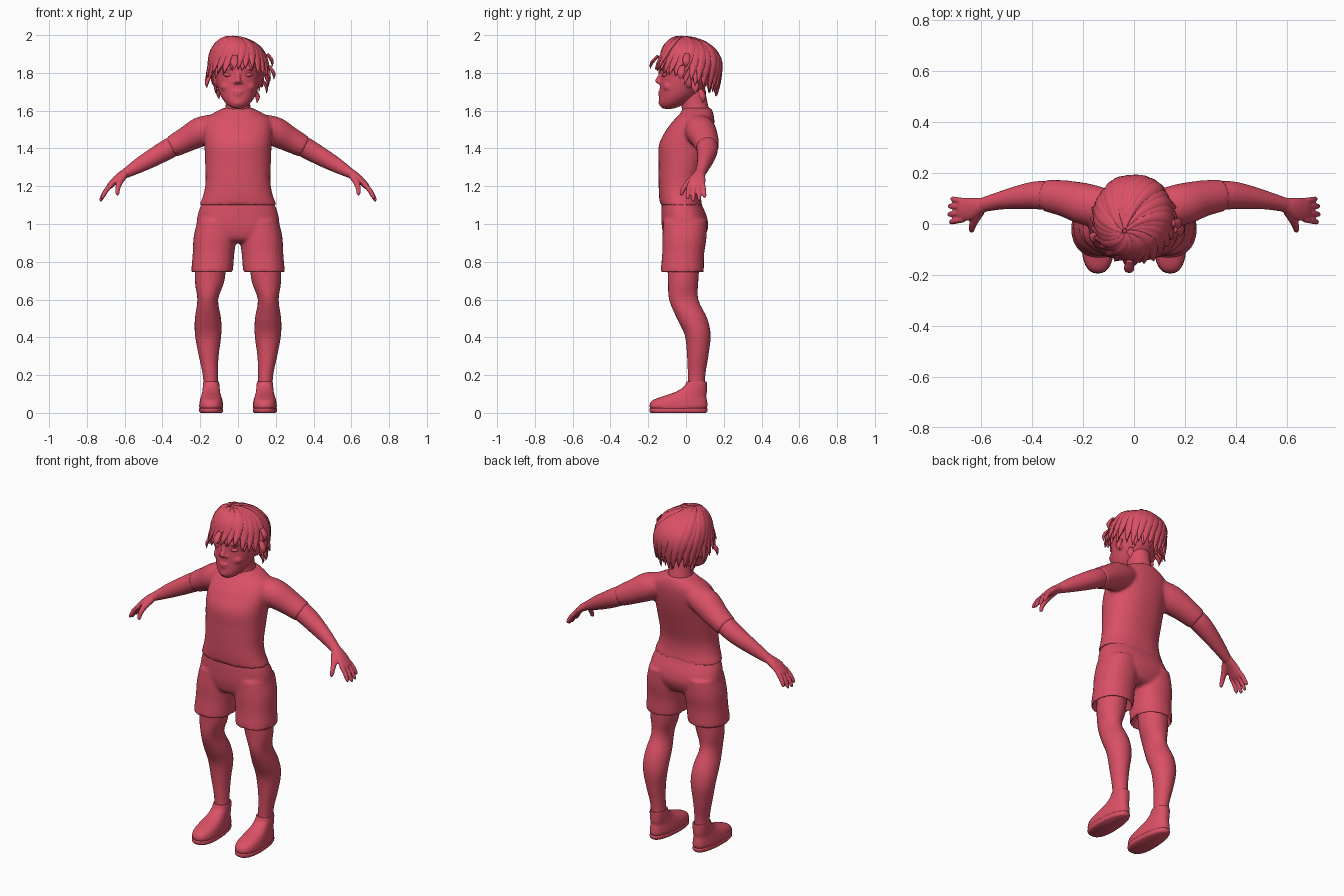
import bpy, bmesh, math, random
from mathutils import Vector, Matrix

random.seed(4)
RED = bpy.data.materials.new("red_clay")
RED.diffuse_color = (0.7, 0.08, 0.13, 1)


def resample(rings, steps):
    """Catmull-Rom interpolation of (x, y, z, ra, rb) rings."""
    pts = [Vector(r) for r in rings]
    out = []
    for i in range(len(pts) - 1):
        p0, p1 = pts[max(i - 1, 0)], pts[i]
        p2, p3 = pts[i + 1], pts[min(i + 2, len(pts) - 1)]
        for k in range(steps):
            t = k / steps
            out.append(0.5 * (2 * p1 + (p2 - p0) * t + (2 * p0 - 5 * p1 + 4 * p2 - p3) * t * t
                              + (3 * p1 - p0 - 3 * p2 + p3) * t ** 3))
    return out + [pts[-1]]


def loft(bm, rings, ref=None, n=28, steps=4, power=2.0):
    """Skin ellipses. Without ref the rings lie flat; with ref they follow the path."""
    rs = resample(rings, steps)
    loops = []
    for i, r in enumerate(rs):
        c = Vector(r[:3])
        if ref is None:
            u, v = Vector((1, 0, 0)), Vector((0, 1, 0))
        else:
            t = (Vector(rs[min(i + 1, len(rs) - 1)][:3]) - Vector(rs[max(i - 1, 0)][:3])).normalized()
            d = ref(c) if callable(ref) else Vector(ref)
            u = (d - t * d.dot(t)).normalized()
            v = t.cross(u)
        loop = []
        for k in range(n):
            a = 2 * math.pi * k / n
            ca, sa = math.cos(a), math.sin(a)
            ca = math.copysign(abs(ca) ** (2 / power), ca)
            sa = math.copysign(abs(sa) ** (2 / power), sa)
            loop.append(bm.verts.new(c + u * ca * max(r[3], 0.0008) + v * sa * max(r[4], 0.0008)))
        loops.append(loop)
    for a, b in zip(loops, loops[1:]):
        for k in range(n):
            bm.faces.new((a[k], a[(k + 1) % n], b[(k + 1) % n], b[k]))
    bm.faces.new(loops[0])
    bm.faces.new(loops[-1])


def blob(bm, loc, size, rot=0.0):
    m = Matrix.Translation(loc) @ Matrix.Rotation(rot, 4, 'Y') @ Matrix.Diagonal((*size, 1))
    bmesh.ops.create_uvsphere(bm, u_segments=20, v_segments=12, radius=1, matrix=m)


def finish(bm, name, voxel=0, mirror=False, smooth=4):
    bmesh.ops.recalc_face_normals(bm, faces=bm.faces)
    me = bpy.data.meshes.new(name)
    bm.to_mesh(me)
    bm.free()
    me.materials.append(RED)
    ob = bpy.data.objects.new(name, me)
    bpy.context.collection.objects.link(ob)
    if voxel:
        m = ob.modifiers.new("fuse", 'REMESH')
        m.mode, m.voxel_size, m.use_smooth_shade = 'VOXEL', voxel, True
        m = ob.modifiers.new("soften", 'SMOOTH')
        m.factor, m.iterations = 0.5, smooth
    if mirror:
        ob.modifiers.new("mirror", 'MIRROR').use_axis[0] = True
    bpy.context.view_layer.objects.active = ob
    bpy.ops.object.select_all(action='DESELECT')
    ob.select_set(True)
    bpy.ops.object.shade_smooth_by_angle(angle=math.radians(50))
    return ob


# Shirt: torso and two short sleeves fused together
bm = bmesh.new()
loft(bm, [(0, -.025, 1.10, .205, .112), (0, -.033, 1.15, .185, .11), (0, -.033, 1.22, .172, .112),
          (0, -.02, 1.32, .174, .125), (0, -.005, 1.42, .178, .138), (0, .022, 1.50, .182, .125),
          (0, .045, 1.555, .172, .105), (0, .058, 1.59, .125, .085), (0, .058, 1.615, .075, .075)],
     power=2.25, n=40)
for s in (1, -1):
    loft(bm, [(s * .10, .06, 1.525, .075, .06), (s * .19, .078, 1.492, .082, .078),
              (s * .27, .10, 1.45, .072, .068), (s * .35, .113, 1.408, .062, .058)], ref=(0, 1, 0))
finish(bm, "shirt", 0.01)

# Shorts: pelvis plus two legs with hollow hems
bm = bmesh.new()
loft(bm, [(0, -.025, 1.14, .165, .1), (0, -.022, 1.10, .195, .107), (0, -.01, 1.04, .215, .12),
          (0, -.005, .98, .215, .122), (0, -.01, .92, .17, .1), (0, -.01, .90, .1, .06)], n=40, power=2.3)
for s in (1, -1):
    loft(bm, [(s * .115, -.005, 1.02, .1, .115), (s * .122, -.008, .93, .113, .117),
              (s * .130, -.015, .84, .110, .111), (s * .137, -.02, .75, .110, .114),
              (s * .137, -.02, .745, .102, .106), (s * .14, -.017, .80, .088, .092)], power=2.2)
finish(bm, "shorts", 0.009, smooth=3)

# Legs
bm = bmesh.new()
loft(bm, [(.14, -.012, .84, .082, .088), (.15, -.015, .70, .078, .08), (.16, -.012, .60, .055, .077),
          (.159, .032, .50, .069, .08), (.158, .062, .41, .069, .068), (.155, .062, .30, .052, .056),
          (.146, .056, .20, .040, .046), (.142, .055, .10, .04, .045)])
finish(bm, "leg", mirror=True)


# Shoes, wider at the toe than at the heel
def shoe_part(name, rings):
    bm = bmesh.new()
    loft(bm, rings, power=2.4, n=36)
    for v in bm.verts:
        v.co.x = .142 + (v.co.x - .142) * (1 - .9 * (v.co.y + .04))
    finish(bm, name, mirror=True)


shoe_part("shoe", [(.142, -.04, .012, .055, .14), (.142, -.04, .035, .062, .153), (.142, -.034, .065, .059, .145),
                   (.142, -.008, .088, .054, .115), (.142, .026, .11, .05, .084), (.142, .05, .14, .048, .06),
                   (.142, .056, .165, .045, .053), (.142, .056, .16, .036, .042)])
shoe_part("shoe_sole", [(.142, -.04, 0, .056, .146), (.142, -.04, .008, .062, .153), (.142, -.04, .022, .062, .154),
                        (.142, -.04, .026, .056, .145)])

# Arm with hand: forearm, palm, four fingers and thumb
bm = bmesh.new()
Y = (0, 1, 0)
loft(bm, [(.29, .105, 1.44, .056, .055), (.37, .113, 1.397, .056, .054), (.44, .107, 1.357, .048, .049),
          (.52, .093, 1.312, .036, .040), (.595, .075, 1.268, .028, .026)], ref=Y)
loft(bm, [(.57, .08, 1.283, .026, .025), (.61, .07, 1.26, .033, .024), (.645, .06, 1.235, .044, .02),
          (.68, .055, 1.20, .044, .016), (.688, .055, 1.19, .03, .01)], ref=Y)
for y0, y1, reach in ((.018, .008, .95), (.043, .038, 1.08), (.067, .07, 1.04), (.09, .098, .85)):
    loft(bm, [(.67, y0, 1.21, .012, .013), (.67 + .03 * reach, (y0 + y1) / 2, 1.21 - .035 * reach, .0125, .0125),
              (.67 + .05 * reach, y1, 1.21 - .072 * reach, .010, .010),
              (.67 + .054 * reach, y1, 1.21 - .084 * reach, .004, .004)], ref=Y, n=14)
loft(bm, [(.605, .05, 1.255, .02, .018), (.625, .018, 1.225, .018, .016), (.636, -.012, 1.19, .0135, .013),
          (.638, -.025, 1.16, .010, .010), (.638, -.028, 1.152, .004, .004)], ref=(1, 0, 0), n=14)
finish(bm, "arm", 0.0045, mirror=True, smooth=3)

# Neck and collar
bm = bmesh.new()
loft(bm, [(0, .055, 1.57, .085, .08), (0, .05, 1.61, .068, .072), (0, .04, 1.66, .063, .07), (0, .03, 1.72, .065, .07)])
finish(bm, "neck")

# Head: skull loft with nose, lips, brows, lids, cheeks and ears fused in
bm = bmesh.new()
loft(bm, [(0, -.095, 1.61, .02, .025), (0, -.085, 1.622, .045, .05), (0, -.065, 1.645, .07, .078),
          (0, -.038, 1.685, .095, .103), (0, -.012, 1.74, .113, .126), (0, .003, 1.79, .122, .137),
          (0, .015, 1.85, .132, .15), (0, .025, 1.915, .115, .132), (0, .025, 1.96, .068, .082),
          (0, .025, 1.975, .02, .02)], n=36)
loft(bm, [(0, -.124, 1.815, .011, .012), (0, -.139, 1.78, .012, .013), (0, -.15, 1.757, .015, .015),
          (0, -.142, 1.743, .012, .01)], n=14)
blob(bm, (0, -.137, 1.699), (.027, .012, .007))
blob(bm, (0, -.135, 1.684), (.022, .013, .008))
blob(bm, (0, -.128, 1.642), (.026, .018, .018))
for s in (1, -1):
    blob(bm, (s * .016, -.138, 1.75), (.011, .012, .009))
    blob(bm, (s * .05, -.118, 1.823), (.038, .013, .009), s * -.15)
    blob(bm, (s * .057, -.09, 1.728), (.035, .032, .03))
    blob(bm, (s * .118, .018, 1.755), (.013, .024, .036), s * .2)
finish(bm, "head", 0.006, smooth=3)

# Eyes
bm = bmesh.new()
blob(bm, (.05, -.106, 1.789), (.027, .022, .013), -.1)
finish(bm, "eye", mirror=True)

# Hair: overlapping locks that swirl out of a crown and hang in points
C, R = Vector((0, .025, 1.83)), Vector((.15, .16, .159))


def lock(bm, phi, scale, length, width):
    s = math.sin(phi)
    z_end = (1.745 - .045 * s if s > 0 else 1.745 - .075 * s) - length
    th_end = math.pi / 2 + (C.z - z_end) / .16
    rings = []
    for i in range(10):
        t = i / 9
        th = .06 + t * (th_end - .06)
        a = phi + .75 * (1 - t) ** 1.5
        rad, z = math.sin(min(th, math.pi / 2)), math.cos(th)
        if th > math.pi / 2:
            z = -(th - math.pi / 2)
            rad = 1 - max(0, s) * .13 * z * z - .05 * abs(z)
        flare = (.17 if s < .35 else .03) * max(0, t - .72) / .28
        rad = rad * scale + flare
        p = C + Vector((R.x * rad * math.cos(a), R.y * rad * math.sin(a), R.z * z * (scale if z > 0 else 1)))
        p += Vector((-.04, -.055, 0)) * (1 - math.sin(min(th, math.pi / 2)))
        taper = min(1, .2 + 1.7 * t) * (1 - t ** 4)
        rings.append((*p, .003 + .011 * taper, width * taper))
    loft(bm, rings, ref=lambda p: p - C + Vector((0, 0, .03)), n=10, steps=2)


bm = bmesh.new()
for i in range(28):
    lock(bm, 2 * math.pi * i / 28, random.uniform(.98, 1.02), random.uniform(-.015, .025), .03)
for i in range(20):
    lock(bm, 2 * math.pi * (i + .4) / 20, .95, random.uniform(-.005, .035), .034)
finish(bm, "hair_locks")

# Pointed fringe tips and side wisps
bm = bmesh.new()
for tip in ((-.02, -.19, 1.82), (.19, -.03, 1.765), (.18, .0, 1.83), (-.165, -.06, 1.72), (.10, .09, 1.64),
            (-.10, .09, 1.66), (.15, .05, 1.69)):
    e = Vector(tip)
    d = Vector((e.x * .86, (e.y - .025) * .8 + .025, e.z + .07))
    m = d.lerp(e, .5) + (d - Vector((C.x, C.y, d.z))).normalized() * .012
    loft(bm, [(*d, .008, .014), (*m, .009, .02), (*e, .001, .001)],
         ref=lambda p: Vector((p.x, p.y - C.y, .02)), n=8)
finish(bm, "hair_tips")
